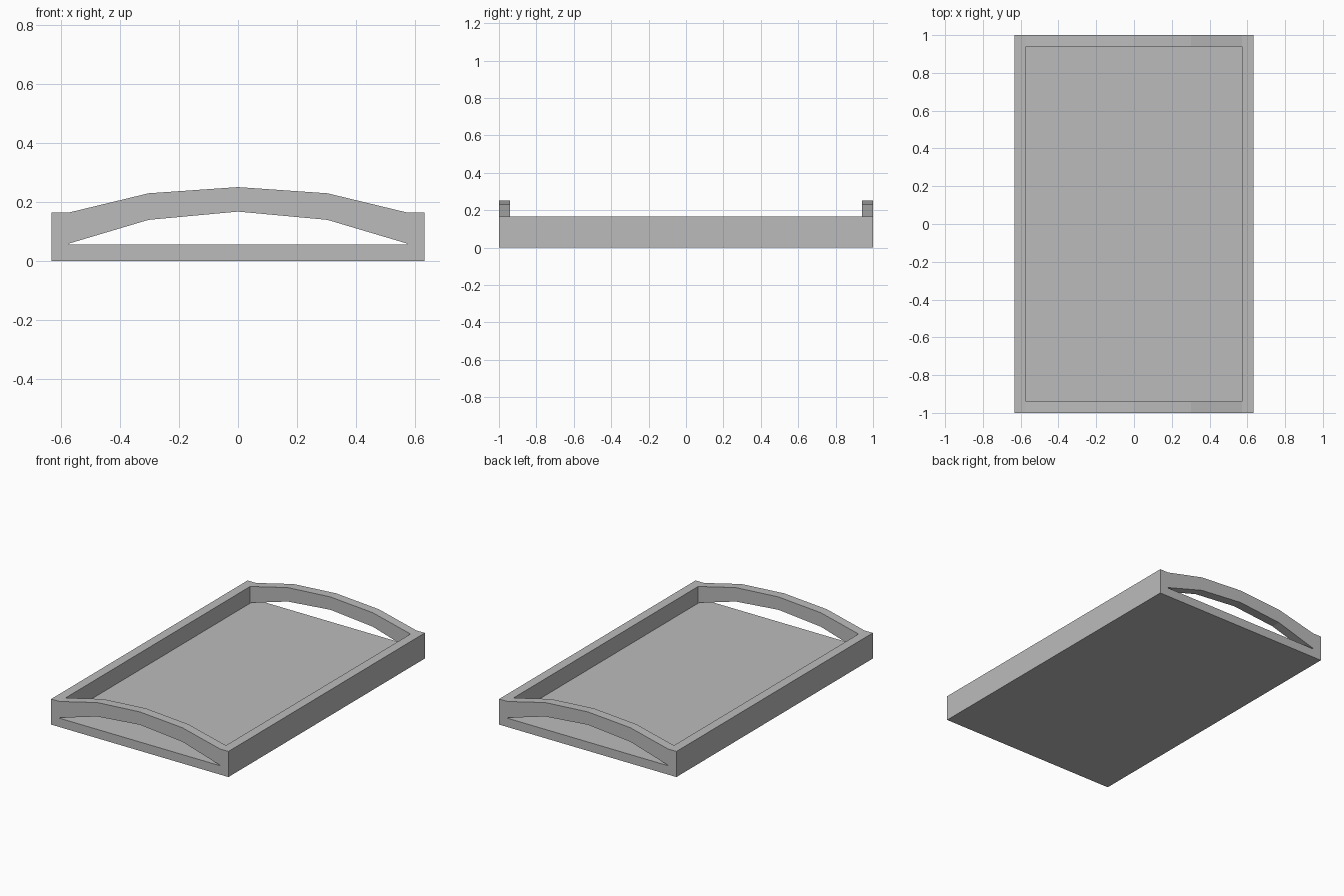
import bpy
import bmesh

cube = bpy.data.objects.get("Cube")
if cube:
    bpy.data.objects.remove(cube, do_unlink=True)

GREY = (0.5, 0.5, 0.5, 1.0)
mat = bpy.data.materials.new("plain grey")
mat.use_nodes = True
mat.diffuse_color = GREY
mat.node_tree.nodes["Principled BSDF"].inputs["Base Color"].default_value = GREY


def extrude_profile(name, profile, y0, y1):
    """Extrude a closed x-z outline along y."""
    bm = bmesh.new()
    face = bm.faces.new([bm.verts.new((x, y0, z)) for x, z in profile])
    out = bmesh.ops.extrude_face_region(bm, geom=[face])
    verts = [v for v in out["geom"] if isinstance(v, bmesh.types.BMVert)]
    bmesh.ops.translate(bm, verts=verts, vec=(0, y1 - y0, 0))
    bmesh.ops.recalc_face_normals(bm, faces=bm.faces)
    mesh = bpy.data.meshes.new(name)
    bm.to_mesh(mesh)
    bm.free()
    mesh.materials.append(mat)
    obj = bpy.data.objects.new(name, mesh)
    bpy.context.collection.objects.link(obj)
    return obj


def mirrored(half):
    """Complete a half outline, skipping points on the centre line."""
    return half + [(-x, z) for x, z in reversed(half) if x != 0]


# Tray body: floor with two raised side walls
wall_in, wall_out = 0.572, 0.632
floor_z, wall_z = 0.057, 0.165
body = mirrored([(wall_out, 0), (wall_out, wall_z), (wall_in, wall_z), (wall_in, floor_z)])
extrude_profile("tray_body", body, -1, 1)

# Arched handles between the walls at both ends
top = [(0, 0.251), (0.303, 0.23), (wall_in, wall_z)]
under = [(wall_in, 0.06), (0.303, 0.14), (0, 0.168)]
half = top + under
arch = half + [(-x, z) for x, z in reversed(half) if x != 0]
extrude_profile("front_handle", arch, -1, -0.94)
extrude_profile("back_handle", arch, 0.94, 1)
